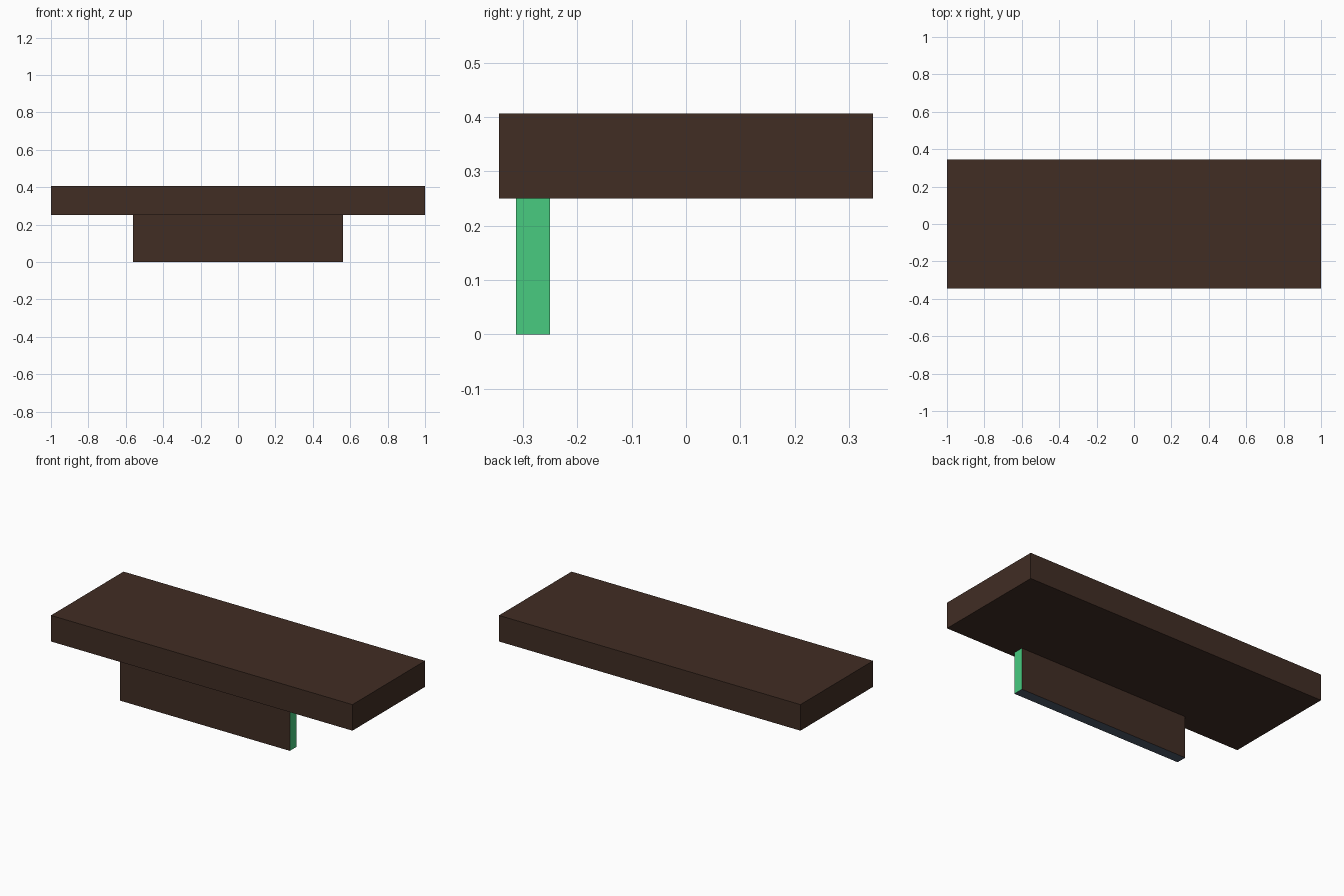
import bpy, bmesh
from mathutils import Vector

if "Cube" in bpy.data.objects:
    bpy.data.objects.remove(bpy.data.objects["Cube"])

U = 1 / 32  # the model sits on a 1/32 unit grid


def srgb(r, g, b):
    lin = lambda c: c / 12.92 if c <= 0.04045 else ((c + 0.055) / 1.055) ** 2.4
    return (lin(r / 255), lin(g / 255), lin(b / 255), 1)


def material(name, rgb):
    m = bpy.data.materials.new(name)
    m.diffuse_color = srgb(*rgb)
    m.use_nodes = True
    m.node_tree.nodes["Principled BSDF"].inputs["Base Color"].default_value = m.diffuse_color
    return m


brown = material("dark_brown_wood", (65, 45, 36))
green = material("bright_green", (72, 203, 128))
slate = material("slate_blue", (78, 91, 108))


def box(name, lo, hi, mats, rule=lambda n: 0):
    """Box between two grid corners; rule picks a material from the face normal."""
    lo, hi = Vector(lo) * U, Vector(hi) * U
    bm = bmesh.new()
    bmesh.ops.create_cube(bm, size=1)
    bmesh.ops.scale(bm, vec=hi - lo, verts=bm.verts)
    bmesh.ops.translate(bm, vec=(lo + hi) / 2, verts=bm.verts)
    bm.normal_update()
    for f in bm.faces:
        f.material_index = rule(f.normal)
    me = bpy.data.meshes.new(name)
    bm.to_mesh(me)
    bm.free()
    for m in mats:
        me.materials.append(m)
    ob = bpy.data.objects.new(name, me)
    bpy.context.collection.objects.link(ob)
    return ob


# thick top board
box("top_board", (-32, -11, 8), (32, 11, 13), [brown])


# front support panel: green ends, slate underside
def panel_rule(n):
    if abs(n.x) > 0.5:
        return 1
    return 2 if n.z < -0.5 else 0


box("front_panel", (-18, -10, 0), (18, -8, 8), [brown, green, slate], panel_rule)
